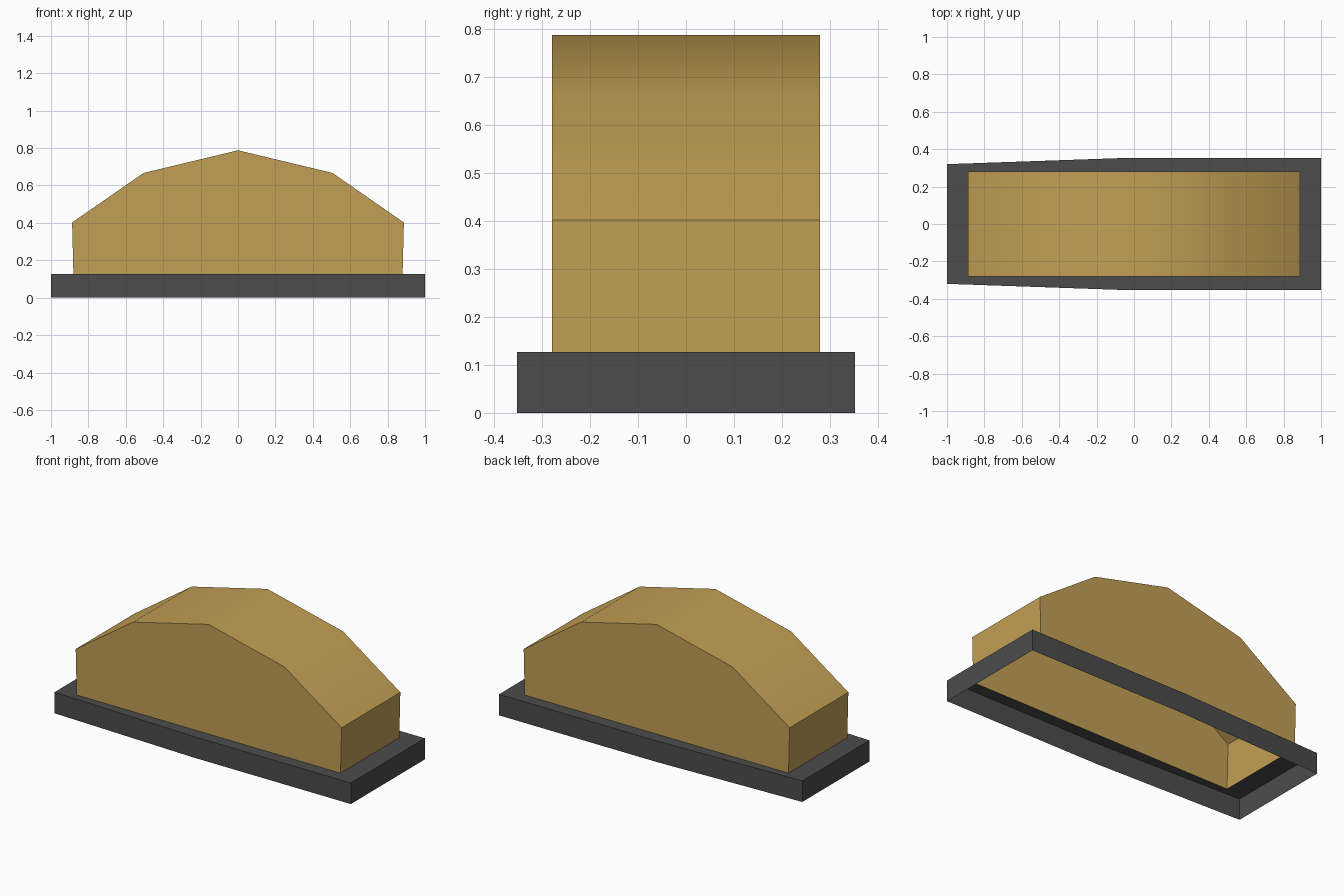
import bpy
import math

cube = bpy.data.objects.get("Cube")
if cube:
    bpy.data.objects.remove(cube, do_unlink=True)


def make_material(name, rgb):
    mat = bpy.data.materials.new(name)
    mat.use_nodes = True
    mat.diffuse_color = (*rgb, 1)
    bsdf = mat.node_tree.nodes["Principled BSDF"]
    bsdf.inputs["Base Color"].default_value = (*rgb, 1)
    bsdf.inputs["Roughness"].default_value = 0.8
    return mat


def make_object(name, verts, faces, mat):
    mesh = bpy.data.meshes.new(name)
    mesh.from_pydata(verts, [], faces)
    mesh.materials.append(mat)
    obj = bpy.data.objects.new(name, mesh)
    bpy.context.collection.objects.link(obj)
    bpy.ops.object.select_all(action="DESELECT")
    obj.select_set(True)
    bpy.context.view_layer.objects.active = obj
    bpy.ops.object.shade_smooth_by_angle(angle=math.radians(30))
    return obj


def strip(a, b, count):
    """Quads joining two closed loops that start at indices a and b."""
    return [(a + i, a + (i + 1) % count, b + (i + 1) % count, b + i)
            for i in range(count)]


tan = make_material("golden tan", (0.54, 0.35, 0.09))
charcoal = make_material("charcoal grey", (0.072, 0.072, 0.072))

BASE_TOP = 0.127
HALF_DEPTH = 0.28


# Base: open-bottomed skirt tapering to one end, with a rim around the hole
def outline(half_plan):
    return [(x, -y) for x, y in half_plan] + [(x, y) for x, y in reversed(half_plan)]


outer = outline([(-1, 0.32), (-0.05, 0.353), (1, 0.353)])
inner = outline([(x, HALF_DEPTH) for x in (-0.88, -0.05, 0.88)])
n = len(outer)
base_verts = [(x, y, 0) for x, y in outer]
base_verts += [(x, y, BASE_TOP) for x, y in outer + inner]
make_object("base_skirt", base_verts, strip(0, n, n) + strip(n, 2 * n, n), charcoal)

# Cover: faceted arched shell, open underneath
right_half = [(0.88, BASE_TOP), (0.887, 0.402), (0.505, 0.667)]
profile = right_half + [(0, 0.788)] + [(-x, z) for x, z in reversed(right_half)]
m = len(profile)
cover_verts = [(x, y, z) for y in (-HALF_DEPTH, HALF_DEPTH) for x, z in profile]
cover_faces = [tuple(range(m)), tuple(reversed(range(m, 2 * m)))]
cover_faces += [(i, m + i, m + i + 1, i + 1) for i in range(m - 1)]
make_object("arched_cover", cover_verts, cover_faces, tan)
